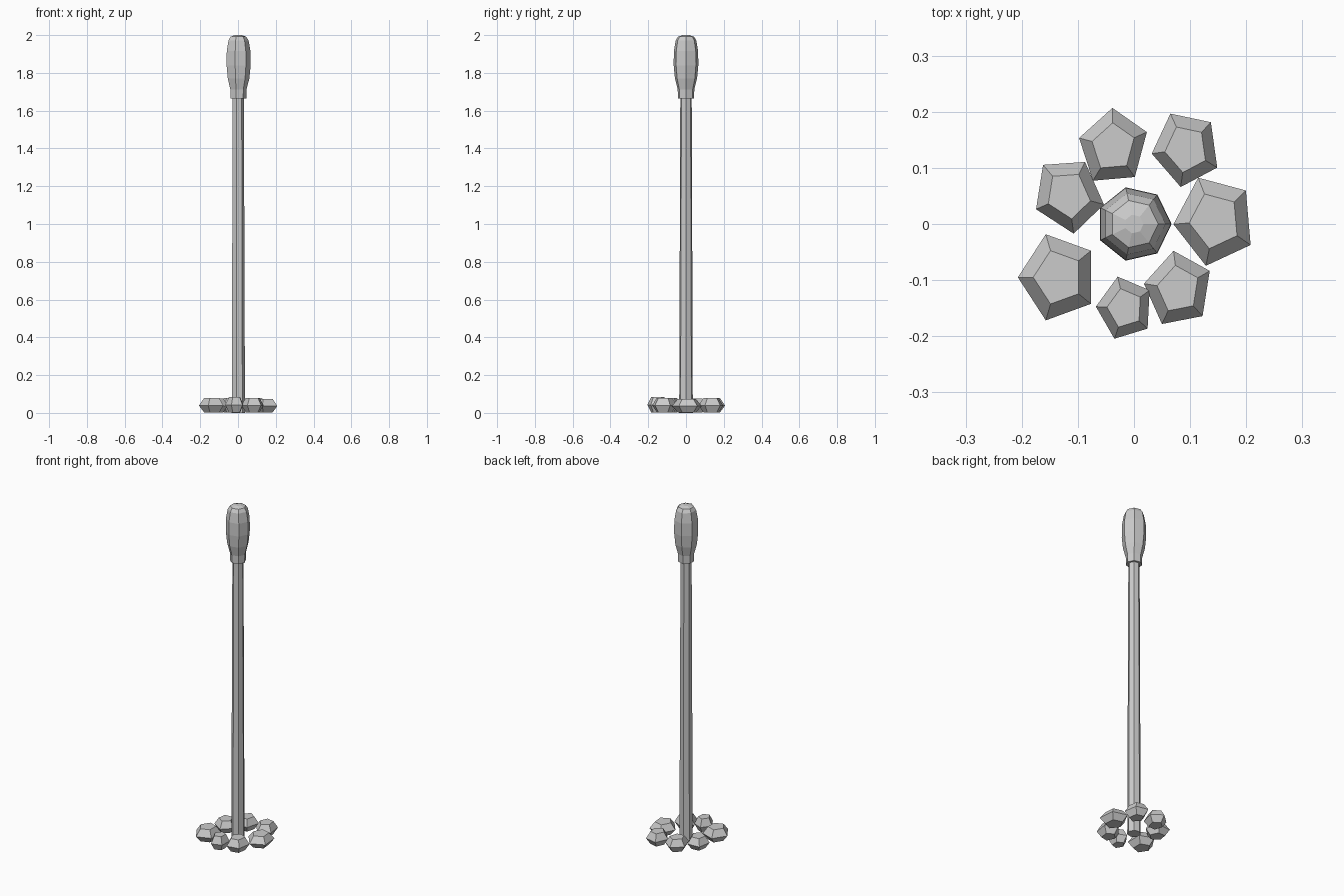
import bpy, bmesh
from math import sin, cos, radians, tau

if "Cube" in bpy.data.objects:
    bpy.data.objects.remove(bpy.data.objects["Cube"])


def lathe(name, profile, sides, sx=1.0, sy=1.0, spin=0.0, loc=(0, 0, 0)):
    """Capped flat-faced solid from (radius, height) rings."""
    bm = bmesh.new()
    rings = []
    for r, z in profile:
        rings.append([bm.verts.new((r * sx * cos(tau * i / sides),
                                    r * sy * sin(tau * i / sides), z))
                      for i in range(sides)])
    for low, high in zip(rings, rings[1:]):
        for i in range(sides):
            j = (i + 1) % sides
            bm.faces.new((low[i], low[j], high[j], high[i]))
    bm.faces.new(rings[0][::-1])
    bm.faces.new(rings[-1])
    mesh = bpy.data.meshes.new(name)
    bm.to_mesh(mesh)
    bm.free()
    obj = bpy.data.objects.new(name, mesh)
    obj.location = loc
    obj.rotation_euler.z = radians(spin)
    bpy.context.collection.objects.link(obj)
    return obj


# Tapered seven-sided pole
lathe("pole", [(0.037, 0.0), (0.031, 1.68)], 7)

# Bulbous head with a straight collar
lathe("head", [(0.044, 1.665), (0.045, 1.712), (0.060, 1.77), (0.067, 1.84),
               (0.066, 1.915), (0.056, 1.972), (0.043, 1.992), (0.017, 2.0)], 7)

# Ring of five-sided stones: centre x, centre y, radius, spin, height
stones = [
    (0.144, 0.006, 0.074, 185, 0.073),
    (0.093, 0.134, 0.062, 188, 0.078),
    (-0.037, 0.137, 0.063, 165, 0.078),
    (-0.117, 0.052, 0.063, 204, 0.075),
    (-0.135, -0.095, 0.072, 180, 0.078),
    (-0.016, -0.150, 0.052, 177, 0.084),
    (0.079, -0.116, 0.062, 171, 0.080),
]
for n, (x, y, r, spin, h) in enumerate(stones, 1):
    lathe(f"stone_{n}", [(0.62, 0.003), (1.0, h / 2), (0.62, h)], 5,
          r, r * 1.12, spin, (x, y, 0))
